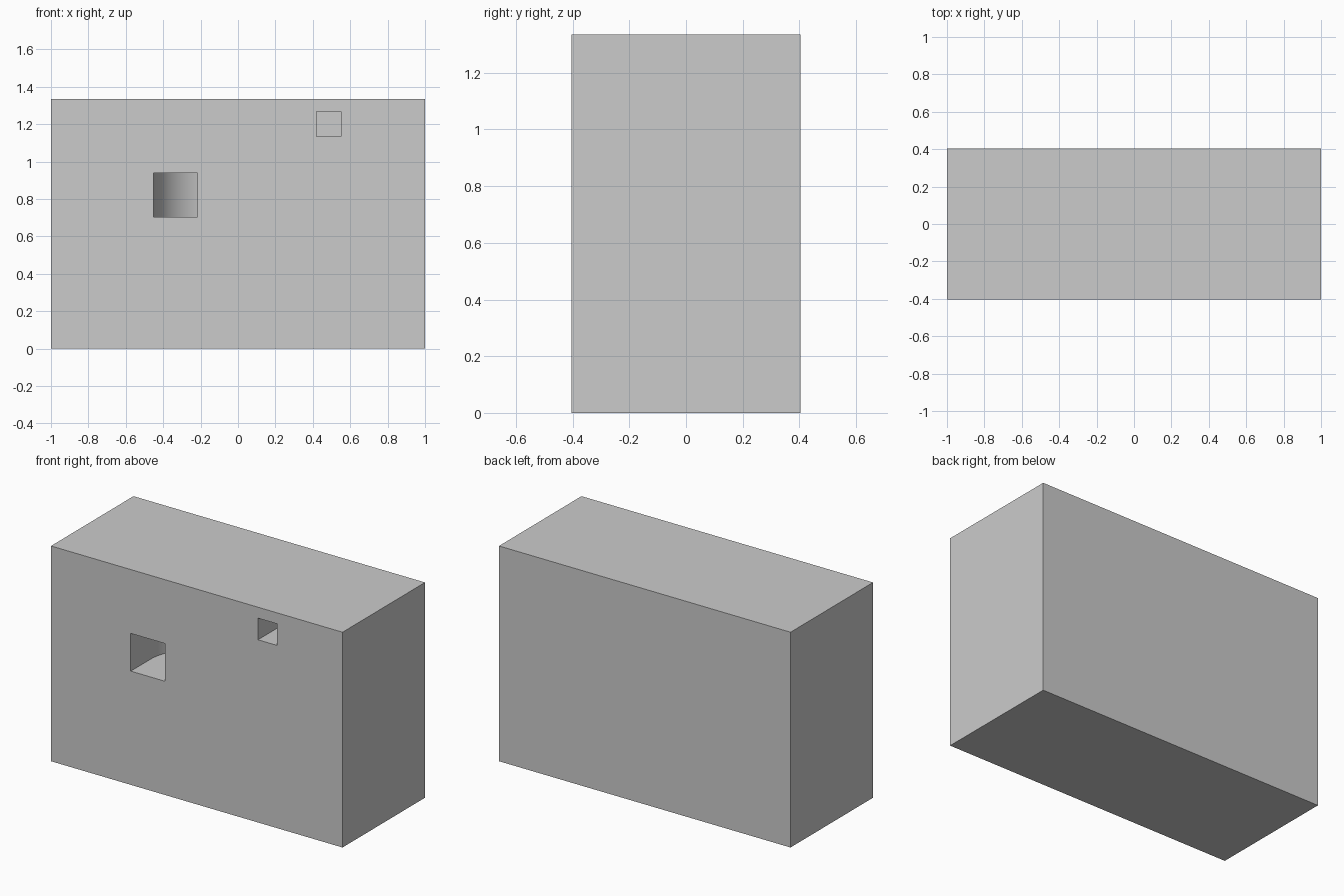
import bpy, bmesh, math

if "Cube" in bpy.data.objects:
    bpy.data.objects.remove(bpy.data.objects["Cube"])

FRONT = -0.404


def prism(name, outline, z0, z1):
    """Extrude a top-view outline from z0 up to z1."""
    bm = bmesh.new()
    face = bm.faces.new([bm.verts.new((x, y, z0)) for x, y in outline])
    ext = bmesh.ops.extrude_face_region(bm, geom=[face])
    verts = [v for v in ext["geom"] if isinstance(v, bmesh.types.BMVert)]
    bmesh.ops.translate(bm, verts=verts, vec=(0, 0, z1 - z0))
    bmesh.ops.recalc_face_normals(bm, faces=bm.faces)
    mesh = bpy.data.meshes.new(name)
    bm.to_mesh(mesh)
    bm.free()
    obj = bpy.data.objects.new(name, mesh)
    bpy.context.collection.objects.link(obj)
    return obj


def rect(x0, x1, y0, y1):
    return [(x0, y0), (x1, y0), (x1, y1), (x0, y1)]


def arc(cx, cy, r, steps=24):
    """Quarter arc from the -x side round to the +y side."""
    angles = [math.pi - math.pi / 2 * i / steps for i in range(steps + 1)]
    return [(cx + r * math.cos(a), cy + r * math.sin(a)) for a in angles]


# main block
block = prism("block", rect(-1, 1, FRONT, -FRONT), 0, 1.335)

# square duct that enters the front and bends to the right
left, right = -0.453, -0.217
outer_r = 0.32
inner_r = outer_r - (right - left)
cx, cy = left + outer_r, FRONT + 0.19
end = cx + 0.1
outline = [(left, FRONT - 0.1)] + arc(cx, cy, outer_r)
outline += [(end, cy + outer_r), (end, cy + inner_r)]
outline += arc(cx, cy, inner_r)[::-1] + [(right, FRONT - 0.1)]
duct = prism("bent_duct_cutter", outline, 0.705, 0.939)

# small straight pocket
pocket = prism("pocket_cutter", rect(0.42, 0.551, FRONT - 0.1, FRONT + 0.4), 1.133, 1.267)

# cut both openings
bpy.context.view_layer.objects.active = block
for cutter in (duct, pocket):
    cutter.hide_render = True
    mod = block.modifiers.new(cutter.name, "BOOLEAN")
    mod.operation = "DIFFERENCE"
    mod.solver = "EXACT"
    mod.object = cutter
    bpy.ops.object.modifier_apply(modifier=mod.name)
    bpy.data.objects.remove(cutter)

# smooth bend, sharp box edges
block.select_set(True)
bpy.ops.object.shade_smooth_by_angle(angle=math.radians(30))
